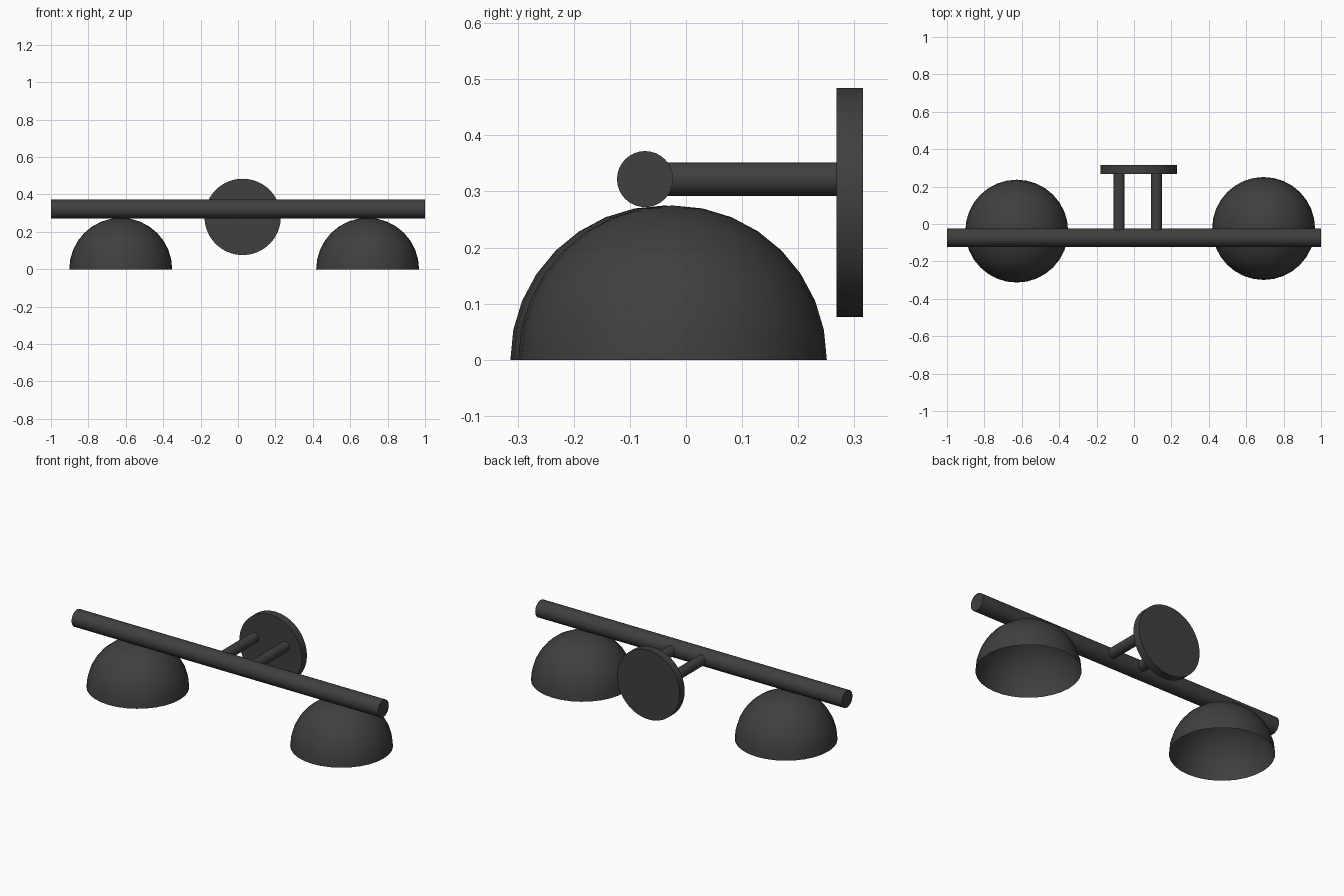
import bpy, bmesh, math
from mathutils import Matrix

if "Cube" in bpy.data.objects:
    bpy.data.objects.remove(bpy.data.objects["Cube"])

metal = bpy.data.materials.new("charcoal metal")
metal.diffuse_color = (0.05, 0.05, 0.05, 1)
metal.use_nodes = True
metal.node_tree.nodes["Principled BSDF"].inputs["Base Color"].default_value = metal.diffuse_color


def finish(name, bm, loc, angle=40):
    me = bpy.data.meshes.new(name)
    bm.to_mesh(me)
    bm.free()
    me.materials.append(metal)
    ob = bpy.data.objects.new(name, me)
    ob.location = loc
    bpy.context.collection.objects.link(ob)
    bpy.ops.object.select_all(action='DESELECT')
    ob.select_set(True)
    bpy.context.view_layer.objects.active = ob
    bpy.ops.object.shade_smooth_by_angle(angle=math.radians(angle))
    return ob


def cylinder(name, radius, length, axis, loc, sides=32):
    bm = bmesh.new()
    rot = Matrix.Rotation(math.pi / 2, 4, 'Y' if axis == 'X' else 'X')
    bmesh.ops.create_cone(bm, cap_ends=True, segments=sides, radius1=radius,
                          radius2=radius, depth=length, matrix=rot)
    return finish(name, bm, loc)


def shade(name, loc, radius=0.275):
    # open hemisphere shell
    bm = bmesh.new()
    bmesh.ops.create_uvsphere(bm, u_segments=32, v_segments=16, radius=radius)
    low = [v for v in bm.verts if v.co.z < -0.001]
    bmesh.ops.delete(bm, geom=low, context='VERTS')
    return finish(name, bm, loc)


# long horizontal bar
cylinder("crossbar", 0.05, 2.0, 'X', (0, -0.073, 0.322))

# round wall plate
cylinder("wall_plate", 0.204, 0.047, 'Y', (0.025, 0.2915, 0.28), 64)

# two arms joining plate and bar
for side, x in (("left", -0.08), ("right", 0.12)):
    cylinder(side + "_arm", 0.03, 0.32, 'Y', (x, 0.115, 0.322))

# lamp shades
shade("left_shade", (-0.627, -0.038, 0))
shade("right_shade", (0.693, -0.024, 0))
